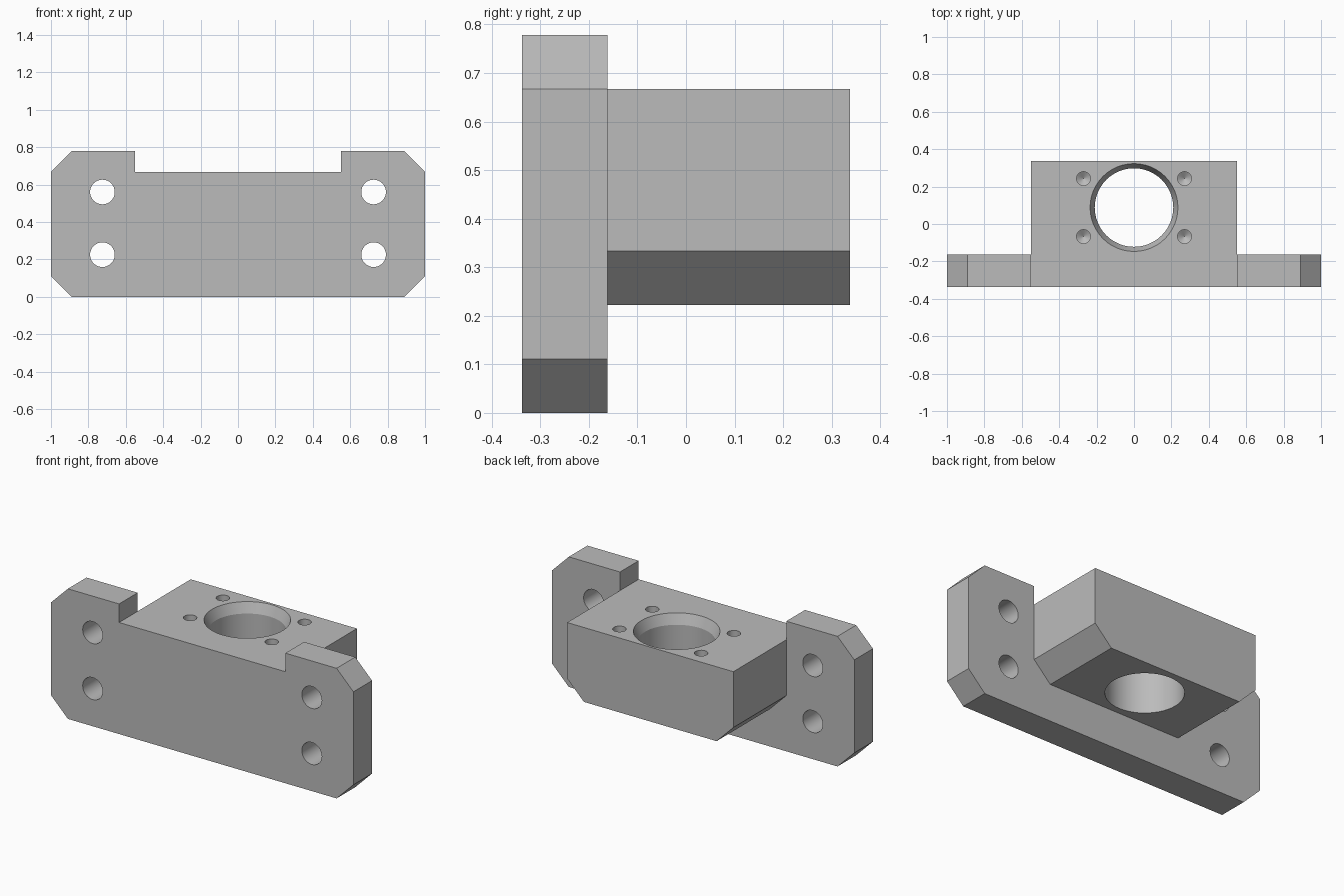
import bpy, bmesh, math

cube = bpy.data.objects.get("Cube")
if cube:
    bpy.data.objects.remove(cube, do_unlink=True)

grey = bpy.data.materials.new("plain_grey")
grey.use_nodes = True
grey.diffuse_color = (0.5, 0.5, 0.5, 1)
grey.node_tree.nodes["Principled BSDF"].inputs["Base Color"].default_value = (0.5, 0.5, 0.5, 1)


def finish(name, bm):
    bmesh.ops.recalc_face_normals(bm, faces=bm.faces)
    mesh = bpy.data.meshes.new(name)
    bm.to_mesh(mesh)
    bm.free()
    mesh.materials.append(grey)
    obj = bpy.data.objects.new(name, mesh)
    bpy.context.collection.objects.link(obj)
    return obj


def extrude_profile(name, half, y0, y1):
    """Mirror a half outline of (x, z) points and extrude it along y."""
    outline = half + [(-x, z) for x, z in reversed(half)]
    bm = bmesh.new()
    face = bm.faces.new([bm.verts.new((x, y0, z)) for x, z in outline])
    new = bmesh.ops.extrude_face_region(bm, geom=[face])["geom"]
    verts = [v for v in new if isinstance(v, bmesh.types.BMVert)]
    bmesh.ops.translate(bm, verts=verts, vec=(0, y1 - y0, 0))
    return finish(name, bm)


def lathe(name, rings, place, sides=32):
    """Solid of revolution from (radius, height) rings; place maps to the model."""
    bm = bmesh.new()
    loops = []
    for r, h in rings:
        loops.append([bm.verts.new(place(r * math.cos(a), r * math.sin(a), h))
                      for a in (2 * math.pi * i / sides for i in range(sides))])
    for low, high in zip(loops, loops[1:]):
        for i in range(sides):
            j = (i + 1) % sides
            bm.faces.new((low[i], low[j], high[j], high[i]))
    bm.faces.new(loops[0])
    bm.faces.new(loops[-1])
    return finish(name, bm)


def boolean(target, tool, operation):
    mod = target.modifiers.new("boolean", "BOOLEAN")
    mod.operation = operation
    mod.solver = "EXACT"
    mod.object = tool
    bpy.context.view_layer.objects.active = target
    bpy.ops.object.modifier_apply(modifier=mod.name)
    bpy.data.objects.remove(tool, do_unlink=True)


FRONT, STEP, BACK = -0.338, -0.162, 0.338
DECK, TOP, C = 0.667, 0.778, 0.111

# Chamfered mounting plate with the notch between its two ears
bracket = extrude_profile("mounting_bracket", [
    (1 - C, 0), (1, C), (1, TOP - C), (1 - C, TOP), (0.55, TOP), (0.55, DECK)], FRONT, STEP)

# Bearing block, chamfered along its lower sides
block = extrude_profile("bearing_block", [
    (0.55 - C, 2 * C), (0.55, 3 * C), (0.55, DECK)], STEP - 0.06, BACK)
boolean(bracket, block, "UNION")

# Main bore with a tapered mouth
bore_y = (STEP + BACK) / 2
bore = lathe("bore_cutter", [(0.21, 0.1), (0.21, DECK - 0.06), (0.235, DECK), (0.235, 0.9)],
             lambda x, y, h: (x, y + bore_y, h), 48)
boolean(bracket, bore, "DIFFERENCE")

for side in (-1, 1):
    # Bolt holes through the ears
    for z in (0.225, 0.56):
        hole = lathe("bolt_cutter", [(0.066, FRONT - 0.1), (0.066, STEP + 0.1)],
                     lambda x, y, h: (x + side * 0.725, h, y + z))
        boolean(bracket, hole, "DIFFERENCE")
    # Blind screw holes with drilled cone tips
    for dy in (-0.155, 0.155):
        hole = lathe("screw_cutter", [(0.001, DECK - 0.25), (0.037, DECK - 0.225), (0.037, 0.8)],
                     lambda x, y, h: (x + side * 0.27, y + bore_y + dy, h), 24)
        boolean(bracket, hole, "DIFFERENCE")

# Keep flat faces crisp and the holes smooth
bpy.ops.object.select_all(action="DESELECT")
bracket.select_set(True)
bpy.context.view_layer.objects.active = bracket
bpy.ops.object.shade_smooth_by_angle(angle=math.radians(20))
